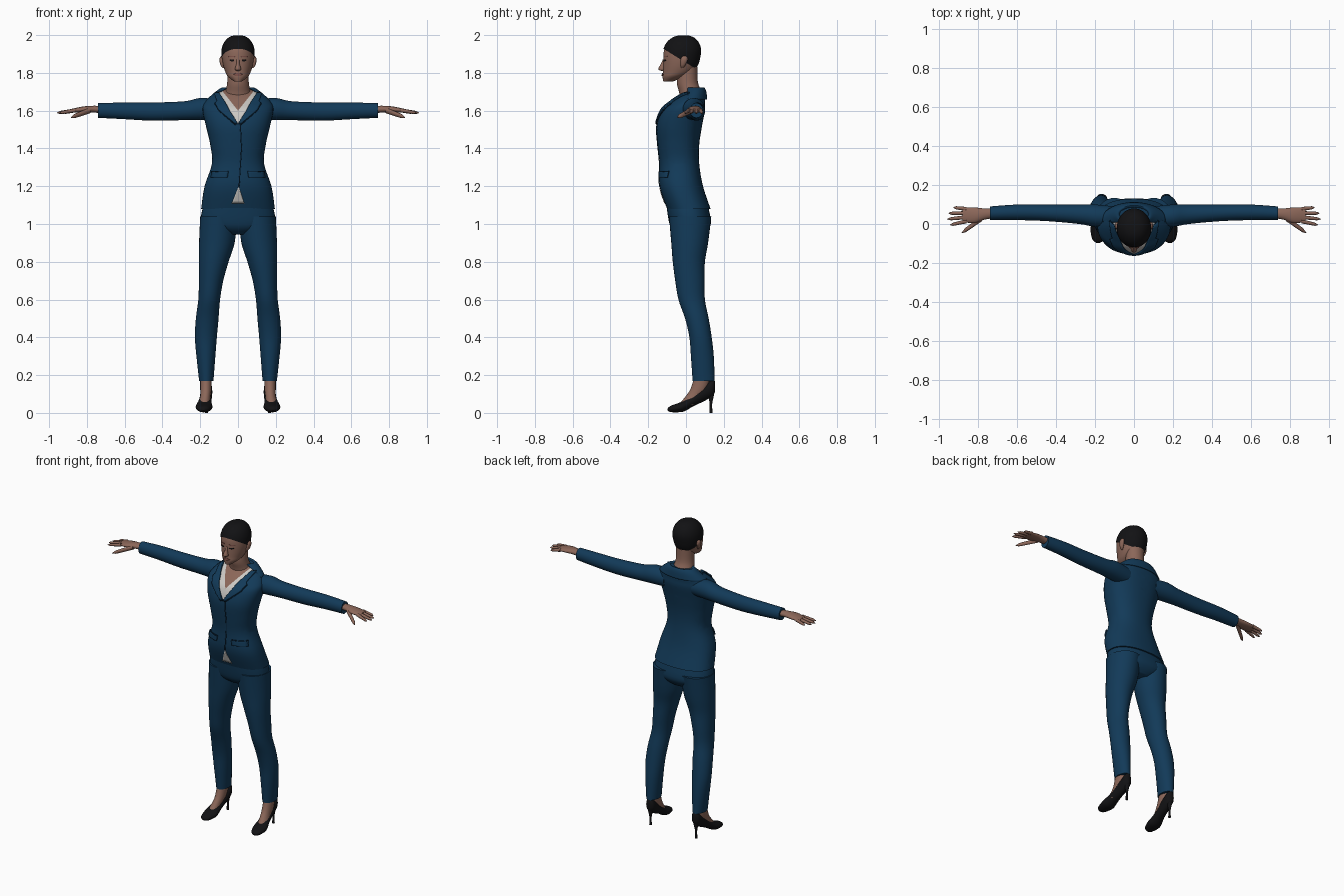
import bpy, bmesh, math
from mathutils import Vector
from mathutils.bvhtree import BVHTree

if "Cube" in bpy.data.objects:
    bpy.data.objects.remove(bpy.data.objects["Cube"], do_unlink=True)


def material(name, *rgb):
    mat = bpy.data.materials.new(name)
    mat.use_nodes = True
    mat.diffuse_color = (*rgb, 1)
    shader = mat.node_tree.nodes["Principled BSDF"]
    shader.inputs["Base Color"].default_value = (*rgb, 1)
    shader.inputs["Roughness"].default_value = .8
    return mat


SUIT = material("navy suit", .006, .042, .098)
SEAM = material("dark navy seam", .003, .018, .042)
SKIN = material("brown skin", .26, .135, .1)
LIPS = material("dark lips", .2, .08, .065)
SHIRT = material("off white shirt", .6, .58, .55)
BLACK = material("black", .006, .006, .007)


def finish(name, bm, *materials, mirror=False, thickness=0):
    bmesh.ops.recalc_face_normals(bm, faces=bm.faces)
    mesh = bpy.data.meshes.new(name)
    bm.to_mesh(mesh)
    bm.free()
    for mat in materials:
        mesh.materials.append(mat)
    mesh.shade_smooth()
    mesh.set_sharp_from_angle(angle=math.radians(50))
    part = bpy.data.objects.new(name, mesh)
    bpy.context.collection.objects.link(part)
    if thickness:
        solid = part.modifiers.new("Thickness", "SOLIDIFY")
        solid.thickness, solid.offset = thickness, 0
    if mirror:
        part.modifiers.new("Mirror", "MIRROR").use_mirror_merge = False


def smooth_path(rings, steps=4):
    """Catmull-Rom curve through the rings."""
    last = len(rings) - 1
    path = []
    for i in range(last):
        quad = [rings[max(0, min(last, i + k))] for k in (-1, 0, 1, 2)]
        for step in range(steps):
            t = step / steps
            path.append([b + t / 2 * (c - a + t * (2*a - 5*b + 4*c - d + t * (3*(b - c) + d - a)))
                         for a, b, c, d in zip(*quad)])
    return path + [rings[last]]


def loft(rings, axis="z", sides=32, power=2, caps=True):
    """Skin oval rings: position on the axis, then low and high bounds of the two other axes."""
    bm = bmesh.new()
    rows = []
    for pos, u_low, u_high, v_low, v_high in smooth_path(rings):
        row = []
        for k in range(sides):
            angle = math.tau * k / sides
            wave = [math.copysign(abs(f) ** (2 / power), f) for f in (math.cos(angle), math.sin(angle))]
            u = (u_low + u_high + (u_high - u_low) * wave[0]) / 2
            v = (v_low + v_high + (v_high - v_low) * wave[1]) / 2
            row.append(bm.verts.new({"x": (pos, u, v), "y": (u, pos, v), "z": (u, v, pos)}[axis]))
        rows.append(row)
    for lower, upper in zip(rows, rows[1:]):
        for k in range(sides):
            bm.faces.new((lower[k], lower[k-1], upper[k-1], upper[k]))
    if caps:
        bm.faces.new(rows[0])
        bm.faces.new(rows[-1])
    bmesh.ops.recalc_face_normals(bm, faces=bm.faces)
    return bm


def central(rings, grow=0, **options):
    """Upright loft on the middle line: height, half width, front, back."""
    return loft([(z + grow, -w - grow, w + grow, front - grow, back + grow)
                 for z, w, front, back in rings], **options)


def finger(name, start, end, radius):
    """Round-tipped tapering digit that reaches outward, on both hands."""
    rings = []
    for k in range(7):
        t = k / 6
        x, y, z = Vector(start).lerp(Vector(end), t)
        r = radius * (1 - t / 4) * math.sqrt(1.01 - t ** 8)
        rings.append((x, y - r, y + r, z - r, z + r))
    finish(name, loft(rings, "x", sides=12), SKIN, mirror=True)


def cut(bm, point, normal, clear=False):
    geom = bm.verts[:] + bm.edges[:] + bm.faces[:]
    bmesh.ops.bisect_plane(bm, geom=geom, plane_co=point, plane_no=normal, clear_inner=clear)


def drape(name, surface, rows, mat, lift=.002, mirror=False, columns=6, steps=6):
    """Lay a thin patch, given as rows of height, x start and x end, on the front of a surface."""
    bm = bmesh.new()
    grid = []
    for first, second in zip(rows, rows[1:]):
        for step in range(steps + 1):
            z, start, end = [a + (b - a) * step / steps for a, b in zip(first, second)]
            line = []
            for k in range(columns + 1):
                x = start + (end - start) * k / columns
                hit, normal, *_ = surface.ray_cast(Vector((x, -1, z)), Vector((0, 1, 0)))
                if hit is None:
                    hit, normal, *_ = surface.find_nearest(Vector((x, 0, z)))
                line.append(bm.verts.new(hit + normal * lift))
            grid.append(line)
    for lower, upper in zip(grid, grid[1:]):
        for k in range(columns):
            bm.faces.new((lower[k], lower[k+1], upper[k+1], upper[k]))
    bmesh.ops.remove_doubles(bm, verts=bm.verts, dist=.0002)
    finish(name, bm, mat, mirror=mirror, thickness=lift * 1.4)


# Jacket body, with the neckline cut into shirt and skin
jacket = central([(1.08, .195, -.1, .13), (1.2, .177, -.14, .09), (1.32, .138, -.14, .07), (1.42, .147, -.15, .07),
                  (1.52, .17, -.155, .085), (1.6, .187, -.13, .1), (1.64, .178, -.09, .1),
                  (1.68, .14, -.04, .1), (1.715, .075, .02, .085)], sides=48, power=2.3)
torso = BVHTree.FromBMesh(jacket)
necklines = ((1.53, .65), (1.6, .8))
for tip, slope in necklines:
    for side in (1, -1):
        cut(jacket, (0, 0, tip), (side, 0, -slope))
cut(jacket, (0, .03, 0), (0, 1, 0))
for face in jacket.faces:
    middle = face.calc_center_median()
    if middle.y < .03:
        face.material_index = sum(abs(middle.x) < slope * (middle.z - tip) for tip, slope in necklines)
finish("jacket_body", jacket, SUIT, SHIRT, SKIN)

# Lapels, seams, pockets and collar
drape("lapels", torso, [(1.53, 0, .015), (1.6, .045, .1), (1.635, .065, .12), (1.645, .07, .11),
                        (1.69, .1, .125)], SUIT, lift=.006, mirror=True)
drape("lapel_edges", torso, [(1.525, .01, .018), (1.6, .1, .105), (1.635, .12, .124)],
      SEAM, lift=.004, mirror=True, columns=2)
drape("front_seam", torso, [(1.2, .003, .008), (1.4, .016, .021), (1.53, .01, .015)], SEAM, columns=2)
drape("shirt_hem", torso, [(1.11, -.033, .033), (1.195, .001, .005)], SHIRT)
drape("pocket_flaps", torso, [(1.245, .055, .14), (1.275, .05, .135)], SUIT, lift=.005, mirror=True)
drape("pocket_seams", torso, [(1.275, .05, .135), (1.28, .05, .135)], SEAM, lift=.004, mirror=True)
collar = central([(1.66, .162, -.06, .11), (1.7, .115, -.015, .105), (1.72, .085, 0, .095),
                  (1.71, .074, .015, .085)], sides=48, caps=False)
cut(collar, (0, .01, 0), (0, 1, 0), clear=True)
finish("collar", collar, SUIT, thickness=.005)

# Sleeves
finish("sleeves", loft([(.1, -.02, .09, 1.55, 1.66), (.2, -.015, .1, 1.55, 1.667), (.28, 0, .1, 1.55, 1.65),
                        (.45, .015, .1, 1.547, 1.643), (.6, .02, .1, 1.555, 1.643),
                        (.74, .02, .09, 1.562, 1.64)], "x"), SUIT, mirror=True)

# Hands
finish("palms", loft([(.72, .03, .08, 1.587, 1.625), (.77, .022, .08, 1.59, 1.626), (.82, .005, .085, 1.59, 1.622),
                      (.88, .01, .085, 1.59, 1.61)], "x", sides=20), SKIN, mirror=True)
for k, label in enumerate(("index", "middle", "ring", "little")):
    reach = .96 - .01 * (k - 1.2) ** 2
    finger(label + "_fingers", (.86, .014 + .021 * k, 1.602), (reach, .03 * k - .005, 1.588), .0105)
finger("thumbs", (.78, .03, 1.603), (.885, -.045, 1.564), .015)

# Trousers
finish("trouser_seat", central([(.945, .07, -.04, .09), (.975, .155, -.075, .12), (1.02, .197, -.092, .132),
                                (1.13, .175, -.108, .108)], sides=40, power=2.3), SUIT)
finish("trouser_legs", loft([(.17, .13, .206, .035, .152), (.3, .12, .22, .026, .147), (.4, .112, .228, .018, .136),
                             (.5, .103, .223, -.005, .12), (.6, .095, .21, -.04, .1), (.7, .078, .207, -.057, .099),
                             (.8, .05, .206, -.07, .1), (.9, .018, .206, -.078, .117),
                             (1.04, .002, .2, -.09, .134)]), SUIT, mirror=True)

# Feet and high-heeled shoes
finish("feet", loft([(.045, .15, .21, -.037, .047), (.09, .145, .2, 0, .09), (.13, .14, .2, .025, .115),
                     (.21, .14, .2, .05, .13)], sides=20), SKIN, mirror=True)
finish("shoes", loft([(-.097, .175, .193, .012, .024), (-.08, .153, .213, .004, .038), (-.03, .136, .224, .004, .056),
                      (0, .138, .218, .012, .072), (.04, .14, .206, .036, .098), (.1, .136, .198, .064, .15),
                      (.14, .14, .192, .09, .176), (.154, .16, .174, .11, .165)], "y", sides=24), BLACK, mirror=True)
finish("heels", loft([(0, .158, .174, .124, .14), (.05, .159, .173, .125, .139), (.09, .152, .18, .117, .147),
                      (.12, .145, .187, .11, .15)], sides=16), BLACK, mirror=True)

# Neck
finish("neck", central([(1.66, .08, -.03, .09), (1.7, .066, -.037, .083), (1.75, .057, -.048, .063),
                        (1.83, .055, -.04, .06)]), SKIN)

# Head and hair share one form; the hair is cut along a sloping hairline
skull = [(1.754, .02, -.12, -.07), (1.78, .053, -.124, -.005), (1.805, .067, -.122, .038), (1.84, .078, -.121, .061),
         (1.88, .084, -.12, .072), (1.92, .083, -.116, .076), (1.955, .071, -.1, .065), (1.98, .05, -.073, .043),
         (1.992, .026, -.045, .017), (1.995, .003, -.017, -.011)]
head = central(skull, sides=40)
face_surface = BVHTree.FromBMesh(head)
finish("head", head, SKIN)
hair = central(skull, grow=.004, sides=40)
cut(hair, (0, -.11, 1.922), (0, .62, 1), clear=True)
finish("hair", hair, BLACK)

# Face
finish("nose", central([(1.811, .008, -.132, -.11), (1.82, .016, -.147, -.11), (1.85, .008, -.132, -.11),
                        (1.872, .008, -.122, -.11)], sides=16), SKIN)
drape("eyes", face_surface, [(1.861, .024, .036), (1.866, .018, .046), (1.87, .026, .04)], BLACK, lift=.001, mirror=True)
drape("brows", face_surface, [(1.883, .016, .045), (1.889, .018, .054)], LIPS, lift=.001, mirror=True)
drape("mouth", face_surface, [(1.783, -.009, .009), (1.791, -.024, .024), (1.799, -.008, .008)], LIPS, lift=.003)
finish("ears", loft([(1.825, .072, .08, -.026, -.014), (1.84, .072, .092, -.029, -.003), (1.865, .076, .098, -.029, .009),
                     (1.882, .078, .096, -.024, .008), (1.89, .082, .088, -.014, -.002)], sides=14), SKIN, mirror=True)
